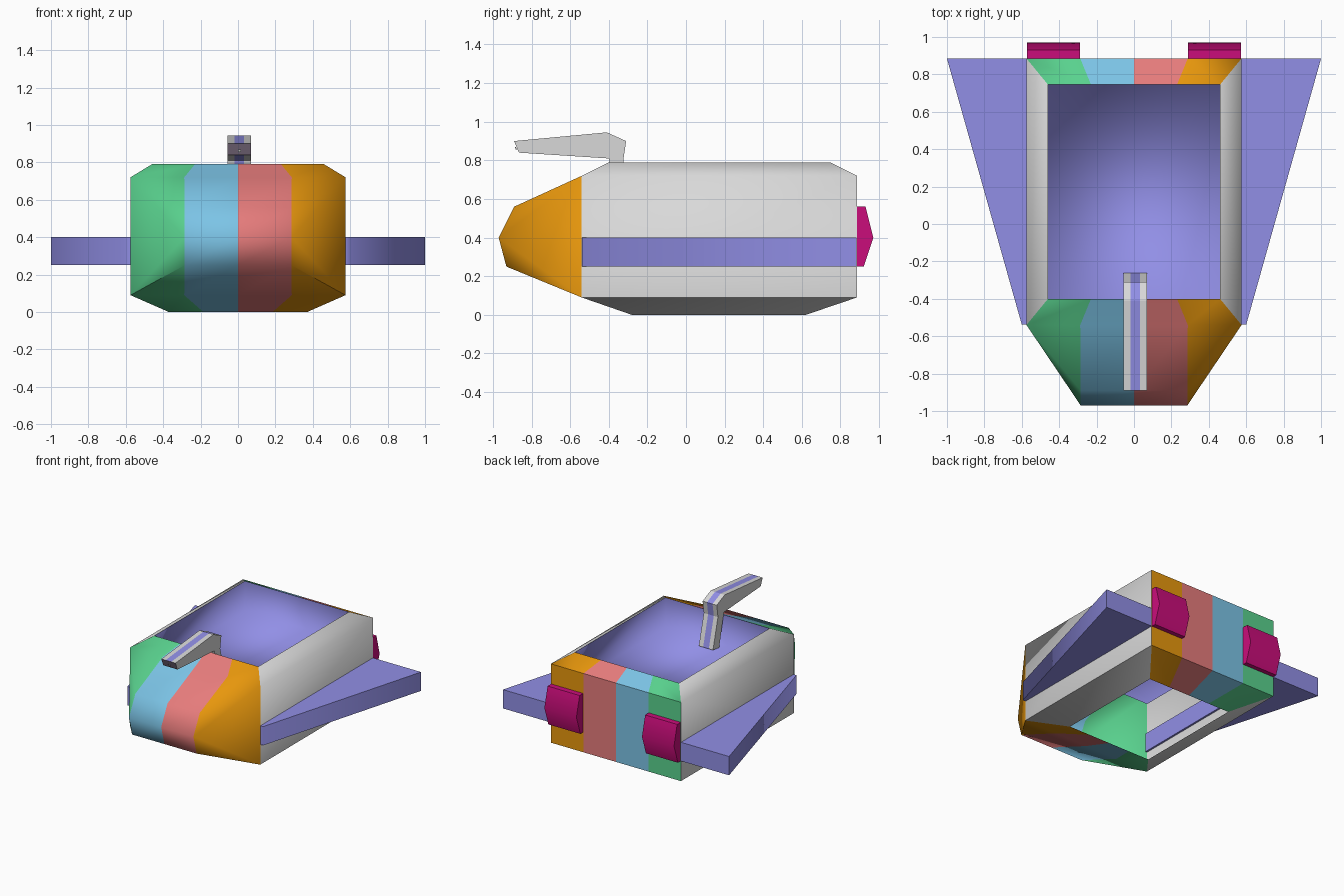
import bpy, bmesh

cube = bpy.data.objects.get("Cube")
if cube:
    bpy.data.objects.remove(cube, do_unlink=True)


def material(name, r, g, b):
    m = bpy.data.materials.new(name)
    m.use_nodes = True
    m.diffuse_color = (r, g, b, 1)
    m.node_tree.nodes["Principled BSDF"].inputs["Base Color"].default_value = (r, g, b, 1)
    return m


green = material("green", 0.10, 0.64, 0.27)
blue = material("sky blue", 0.20, 0.55, 0.79)
coral = material("coral", 0.79, 0.20, 0.20)
orange = material("orange", 0.83, 0.32, 0.004)
white = material("off white", 0.69, 0.69, 0.69)
violet = material("violet", 0.285, 0.274, 0.79)
magenta = material("magenta", 0.59, 0.004, 0.196)
mauve = material("dull mauve", 0.22, 0.17, 0.24)


def finish(name, bm, mats, angle=None, flip=False):
    """Merge, orient and link a mesh; angle sets the smooth limit in radians."""
    bmesh.ops.remove_doubles(bm, verts=bm.verts, dist=0.0005)
    bmesh.ops.recalc_face_normals(bm, faces=bm.faces)
    if flip:
        bmesh.ops.reverse_faces(bm, faces=bm.faces)
    mesh = bpy.data.meshes.new(name)
    bm.to_mesh(mesh)
    bm.free()
    for m in mats:
        mesh.materials.append(m)
    ob = bpy.data.objects.new(name, mesh)
    bpy.context.collection.objects.link(ob)
    if angle:
        bpy.ops.object.select_all(action='DESELECT')
        ob.select_set(True)
        bpy.context.view_layer.objects.active = ob
        bpy.ops.object.shade_smooth_by_angle(angle=angle)
    return ob


def face(bm, points, index=0):
    f = bm.faces.new([bm.verts.new(p) for p in points])
    f.material_index = index
    return f


def prism(bm, outline, vec, index=0):
    """Solid made by sweeping an outline of 3D points along vec."""
    far = [tuple(a + b for a, b in zip(p, vec)) for p in outline]
    face(bm, outline, index)
    face(bm, far, index)
    n = len(outline)
    for i in range(n):
        j = (i + 1) % n
        face(bm, [outline[i], outline[j], far[j], far[i]], index)


# Hull: striped nose and tail, white sides, open underside
TIP = 0.285
nose = [(-0.93, 0.25), (-0.97, 0.40), (-0.89, 0.56)]


def row(y, z, w, inner=None):
    h = inner or w / 2
    return [(x, y, z) for x in (-w, -h, 0, h, w)]


front = [row(-0.28, 0, 0.37), row(-0.54, 0.09, 0.575)]
front += [row(y, z, TIP, TIP) for y, z in nose]
front += [row(-0.54, 0.72, 0.575), row(-0.40, 0.79, 0.46)]
back = [row(0.62, 0, 0.37), row(0.885, 0.09, 0.575),
        row(0.885, 0.72, 0.575), row(0.745, 0.79, 0.46)]

bm = bmesh.new()
for rows in (front, back):
    for a, b in zip(rows, rows[1:]):
        for c in range(4):
            pts = list(dict.fromkeys([a[c], a[c + 1], b[c + 1], b[c]]))
            if len(pts) > 2:
                face(bm, pts, c)
for c, stripe in ((0, 0), (4, 3)):
    # Cheek of the nose
    low, t1, t2, t3, high = [r[c] for r in front[1:6]]
    for tri in ((high, t3, t2), (high, t2, low), (low, t2, t1)):
        face(bm, tri, stripe)
    # Flank with chamfers
    fr = [front[i][c] for i in (0, 1, 5, 6)]
    bk = [r[c] for r in back]
    for i in range(3):
        face(bm, [fr[i], fr[i + 1], bk[i + 1], bk[i]], 4)
finish("hull", bm, [green, blue, coral, orange, white], 1.08)

# Sunken cockpit tub
bm = bmesh.new()
rim = [(-0.46, -0.40, 0.79), (0.46, -0.40, 0.79), (0.46, 0.745, 0.79), (-0.46, 0.745, 0.79)]
floor = [(x, y, 0.55) for x, y, z in rim]
face(bm, floor)
for i in range(4):
    j = (i + 1) % 4
    face(bm, [rim[i], rim[j], floor[j], floor[i]])
bmesh.ops.remove_doubles(bm, verts=bm.verts, dist=0.0005)
bmesh.ops.recalc_face_normals(bm, faces=bm.faces)
up = min(bm.faces, key=lambda f: f.calc_center_median().z).normal.z
finish("cockpit_tub", bm, [violet], 3.1, flip=up < 0)

# Wings and rear thrusters, one per side
thruster = [(0.88, 0.25), (0.92, 0.25), (0.97, 0.40), (0.93, 0.56), (0.88, 0.56)]
for side, s in (("left", 1), ("right", -1)):
    bm = bmesh.new()
    wing = [(0.56, -0.538), (0.60, -0.538), (1.0, 0.884), (0.56, 0.884)]
    prism(bm, [(s * x, y, 0.25) for x, y in wing], (0, 0, 0.15))
    finish(side + "_wing", bm, [violet], 1.4)
    bm = bmesh.new()
    prism(bm, [(s * 0.29, y, z) for y, z in thruster], (s * 0.283, 0, 0))
    finish(side + "_thruster", bm, [magenta], 1.0)

# Bent cannon: pale sides with a violet stripe down the middle
barrel = [(-0.89, 0.90), (-0.41, 0.945), (-0.31, 0.90), (-0.325, 0.80), (-0.262, 0.56),
          (-0.34, 0.55), (-0.40, 0.81), (-0.865, 0.84)]
bm = bmesh.new()
xs = [-0.055, -0.018, 0.032, 0.07]
for c, (a, b) in enumerate(zip(xs, xs[1:])):
    for i, p in enumerate(barrel):
        q = barrel[(i + 1) % len(barrel)]
        muzzle = i == len(barrel) - 1
        index = 2 if muzzle else (1 if c == 1 else 0)
        face(bm, [(a, *p), (b, *p), (b, *q), (a, *q)], index)
for x in (xs[0], xs[-1]):
    face(bm, [(x, *p) for p in barrel])
finish("cannon", bm, [white, violet, mauve])

# Small pale dot on the muzzle
bm = bmesh.new()
prism(bm, [(x, y, z) for x, y, z in ((0, -0.875, 0.855), (0.015, -0.875, 0.855),
                                     (0.015, -0.881, 0.87), (0, -0.881, 0.87))], (0, -0.006, 0))
finish("muzzle_dot", bm, [white])
